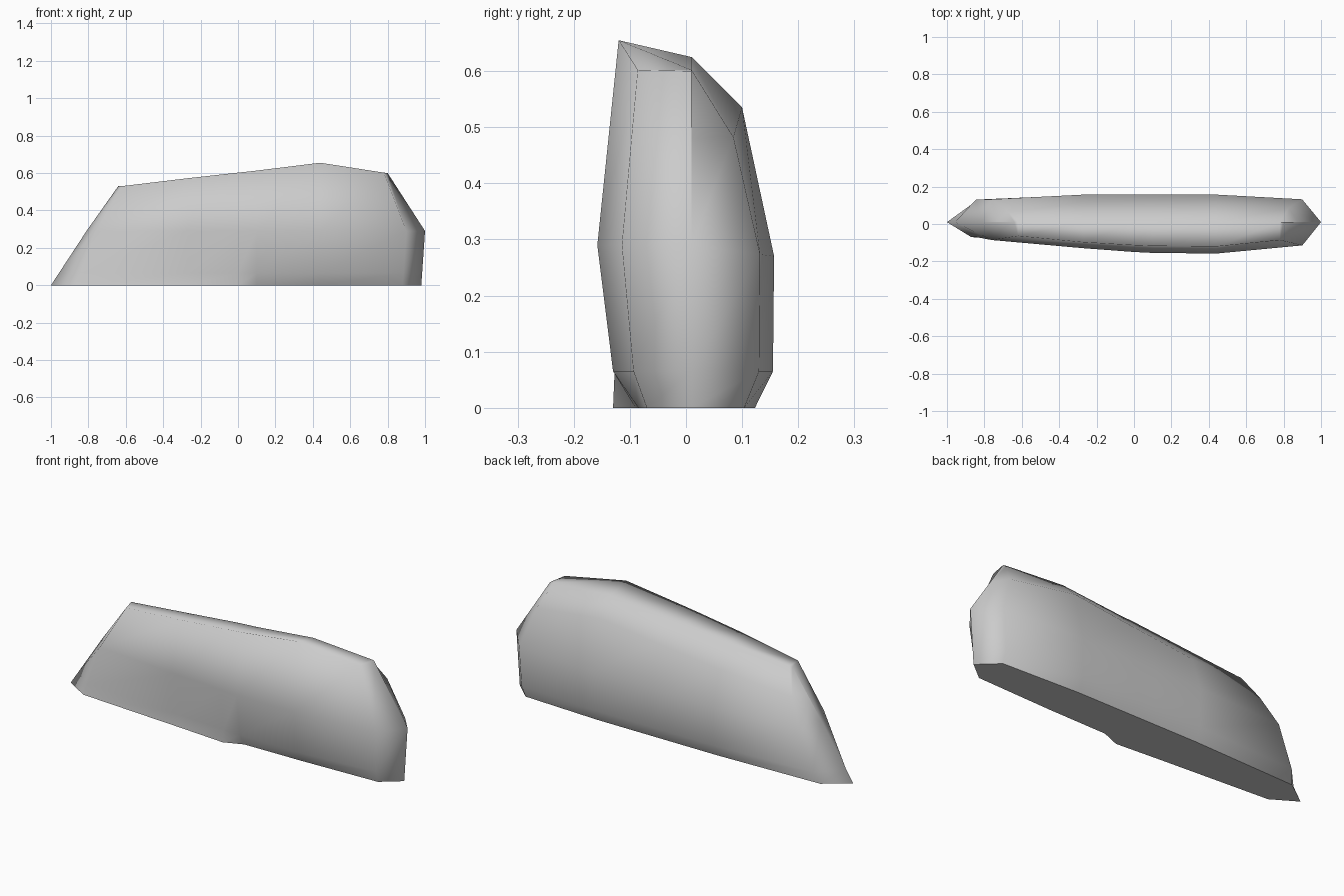
import bpy
import bmesh

cube = bpy.data.objects.get("Cube")
if cube:
    bpy.data.objects.remove(cube, do_unlink=True)

grey = bpy.data.materials.new("stone grey")
grey.use_nodes = True
COLOUR = (0.6, 0.6, 0.6, 1)
grey.diffuse_color = COLOUR
grey.node_tree.nodes["Principled BSDF"].inputs["Base Color"].default_value = COLOUR

CENTRE, LOW, MID = 0.01, 0.065, 0.29

# Stations: x at bottom, middle and top, crest height, ridge drop,
# front and back fullness, front y at the base
STATIONS = [
    (-1.0, -0.81, -0.64, 0.53, 0, 0, 0, CENTRE),
    (-0.87, -0.76, -0.62, 0.53, 0, 0.57, 0.83, -0.07),
    (-0.27, -0.27, -0.27, 0.572, 0.01, 0.83, 1, -0.11),
    (0.0, 0.0, 0.0, 0.602, 0.015, 0.95, 1, -0.13),
    (0.1, 0.1, 0.1, 0.613, 0.02, 0.98, 1, -0.09),
    (0.44, 0.44, 0.44, 0.655, 0.03, 1, 1, -0.085),
    (0.88, 0.9, 0.78, 0.602, 0, 0.74, 0.83, -0.07),
    (0.98, 1.0, 0.8, 0.6, 0, 0, 0, CENTRE),
]


def section(xb, xm, xt, crest, drop, front, back, base_y):
    """Closed cross-section, from the front base over the crest to the back base."""
    def point(y, z):
        if z < MID:
            x = xb + (xm - xb) * z / MID
        else:
            x = xm + (xt - xm) * (z - MID) / (crest - MID)
        return (x, y, z)

    outline = [(base_y, 0)]
    outline += [(CENTRE - w * front, z) for w, z in
                ((0.14, LOW), (0.168, MID), (0.13, crest))]
    outline += [(CENTRE, crest - drop)]
    outline += [(CENTRE + w * back, z) for w, z in
                ((0.09, crest - 0.12), (0.147, MID - 0.02 * back),
                 (0.145, LOW), (0.113, 0))]
    return [point(y, z) for y, z in outline]


# Loft the body through the stations
bm = bmesh.new()
rings = [[bm.verts.new(p) for p in section(*s)] for s in STATIONS]
for a, b in zip(rings, rings[1:]):
    for i in range(len(a)):
        j = (i + 1) % len(a)
        bm.faces.new((a[i], b[i], b[j], a[j]))
bmesh.ops.remove_doubles(bm, verts=bm.verts, dist=0.002)
bmesh.ops.dissolve_degenerate(bm, edges=bm.edges, dist=0.0005)
bmesh.ops.recalc_face_normals(bm, faces=bm.faces)

# Smooth all over, with a crisp rim around the flat base
for f in bm.faces:
    f.smooth = True
for e in bm.edges:
    flat = [max(v.co.z for v in f.verts) < 0.001 for f in e.link_faces]
    e.smooth = not (any(flat) and not all(flat))

mesh = bpy.data.meshes.new("slab_body")
bm.to_mesh(mesh)
bm.free()
mesh.materials.append(grey)
body = bpy.data.objects.new("slab_body", mesh)
bpy.context.collection.objects.link(body)
